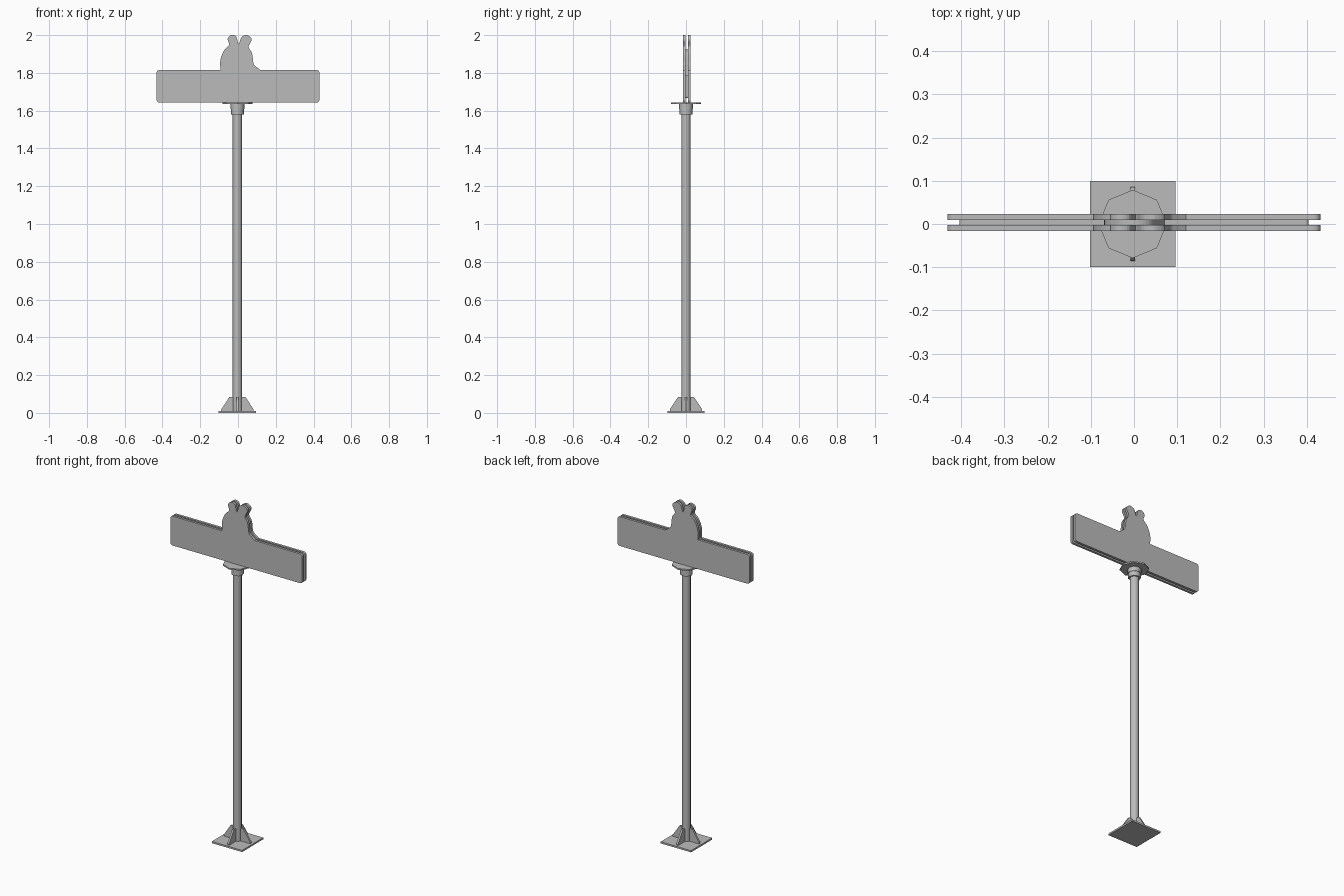
import bpy, bmesh, math
from mathutils import Vector

if "Cube" in bpy.data.objects:
    bpy.data.objects.remove(bpy.data.objects["Cube"])

grey = bpy.data.materials.new("plain grey")
grey.use_nodes = True
GREY = (0.5, 0.5, 0.5, 1)
grey.diffuse_color = GREY
grey.node_tree.nodes["Principled BSDF"].inputs["Base Color"].default_value = GREY
POLE_X = -0.003


def finish(name, bm):
    bmesh.ops.recalc_face_normals(bm, faces=bm.faces)
    mesh = bpy.data.meshes.new(name)
    bm.to_mesh(mesh)
    bm.free()
    mesh.materials.append(grey)
    obj = bpy.data.objects.new(name, mesh)
    bpy.context.collection.objects.link(obj)
    return obj


def slab(name, outline, y0, y1):
    """Extrude an (x, z) outline from y0 to y1."""
    bm = bmesh.new()
    face = bm.faces.new([bm.verts.new((x, y0, z)) for x, z in outline])
    out = bmesh.ops.extrude_face_region(bm, geom=[face])
    moved = [v for v in out["geom"] if isinstance(v, bmesh.types.BMVert)]
    bmesh.ops.translate(bm, verts=moved, vec=(0, y1 - y0, 0))
    return finish(name, bm)


def cylinder(name, radius, z0, z1, sides=8, smooth=False):
    bm = bmesh.new()
    bmesh.ops.create_cone(bm, cap_ends=True, segments=sides, radius1=radius,
                          radius2=radius, depth=z1 - z0)
    bmesh.ops.translate(bm, verts=bm.verts, vec=(POLE_X, 0, (z0 + z1) / 2))
    obj = finish(name, bm)
    if smooth:
        for p in obj.data.polygons:
            p.use_smooth = abs(p.normal.z) < 0.5
        bm = bmesh.new()
        bm.from_mesh(obj.data)
        for e in bm.edges:
            e.smooth = e.calc_face_angle() < math.radians(60)
        bm.to_mesh(obj.data)
        bm.free()


def smooth_path(points, steps=4):
    """Catmull-Rom curve through the points."""
    pts = [Vector(p) for p in points]
    pts = [pts[0]] + pts + [pts[-1]]
    path = []
    for a, b, c, d in zip(pts, pts[1:], pts[2:], pts[3:]):
        for i in range(steps):
            t = i / steps
            path.append(0.5 * (2 * b + (c - a) * t + (2 * a - 5 * b + 4 * c - d) * t * t
                               + (3 * b - a - 3 * c + d) * t ** 3))
    return path + [pts[-1]]


def corner(cx, cz, r, start):
    angles = [math.radians(start + 22.5 * i) for i in range(5)]
    return [(cx + r * math.cos(a), cz + r * math.sin(a)) for a in angles]


def board_outline(half, low, high, r, head):
    """Rounded board with a head shape rising from its top edge, anticlockwise."""
    return (corner(-half + r, low + r, r, 180) + corner(half - r, low + r, r, 270)
            + corner(half - r, high - r, r, 0)
            + list(reversed(smooth_path(head)))
            + corner(-half + r, high - r, r, 90))


# Sign: two outer plates around a smaller core
HEAD = [(-0.093, 1.815), (-0.093, 1.87), (-0.073, 1.92), (-0.047, 1.948),
        (-0.055, 1.978), (-0.043, 1.996), (-0.025, 2.0), (-0.008, 1.99),
        (0.003, 1.952), (0.016, 1.985), (0.03, 1.997), (0.047, 2.0),
        (0.068, 1.988), (0.071, 1.97), (0.056, 1.937), (0.074, 1.905),
        (0.082, 1.85), (0.097, 1.832), (0.12, 1.815)]
CORE_HEAD = [(-0.068, 1.79), (-0.068, 1.86), (-0.05, 1.9), (-0.02, 1.922),
             (0.02, 1.922), (0.045, 1.9), (0.058, 1.85), (0.07, 1.79)]
plate = board_outline(0.431, 1.642, 1.815, 0.015, HEAD)
slab("front_sign_plate", plate, -0.016, -0.002)
slab("back_sign_plate", plate, 0.0095, 0.0235)
slab("sign_core", board_outline(0.404, 1.667, 1.79, 0.008, CORE_HEAD), -0.002, 0.0095)

# Pole, collar and supporting disc
cylinder("pole", 0.025, 0.01, 1.6, smooth=True)
cylinder("lower_collar", 0.034, 1.58, 1.608, smooth=True)
cylinder("upper_collar", 0.037, 1.608, 1.634, smooth=True)
cylinder("support_disc", 0.079, 1.634, 1.642)

# Square foot with four gussets
bm = bmesh.new()
bmesh.ops.create_cube(bm, size=1)
bmesh.ops.scale(bm, verts=bm.verts, vec=(0.198, 0.198, 0.01))
bmesh.ops.translate(bm, verts=bm.verts, vec=(POLE_X, 0, 0.005))
finish("foot_plate", bm)

GUSSET = [(0.015, 0.01), (0.086, 0.01), (0.086, 0.018), (0.042, 0.085), (0.015, 0.085)]
for i, side in enumerate(("left", "back", "right", "front")):
    gusset = slab(side + "_gusset", GUSSET, -0.0055, 0.0055)
    gusset.location.x = POLE_X
    gusset.rotation_euler.z = i * math.pi / 2
